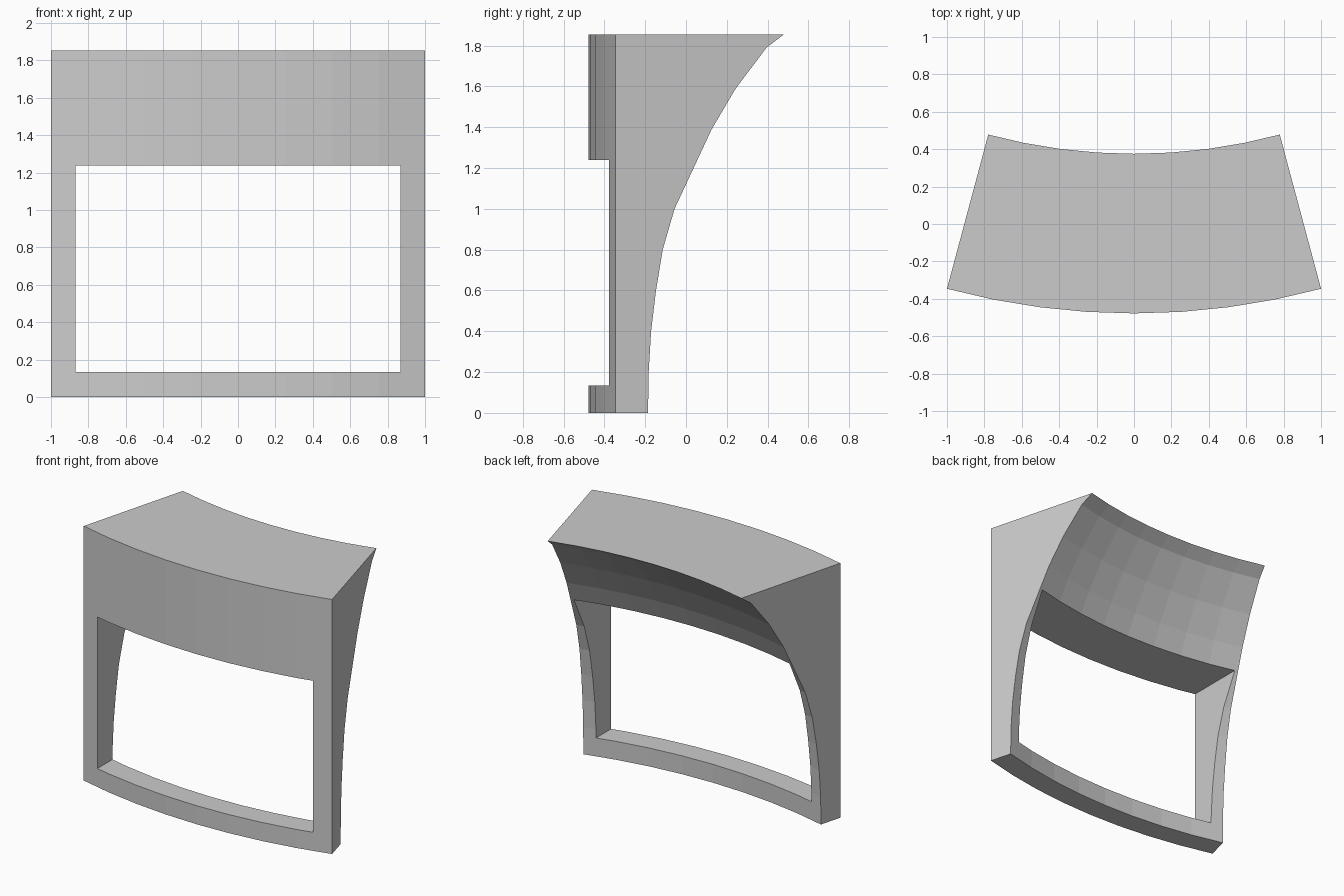
import bpy, bmesh
from math import sin, cos, radians

if "Cube" in bpy.data.objects:
    bpy.data.objects.remove(bpy.data.objects["Cube"])

HALF, SEGS = radians(15), 8
CY, R_FRONT = 3.386, 3.864      # arc centre and front radius

# Curved back profile at the end face: (y, z), bottom to top
back = [(-0.186, 0), (-0.183, 0.2), (-0.171, 0.4), (-0.147, 0.6), (-0.114, 0.8),
        (-0.056, 1.0), (0.035, 1.195), (0.126, 1.39), (0.244, 1.59),
        (0.395, 1.79), (0.478, 1.853)]
profile = [((CY - y) / cos(HALF), z) for y, z in back]
profile += [(R_FRONT, 1.853), (R_FRONT, 0)]

# Curved wall section: sweep the profile around the arc
bm = bmesh.new()
rings = []
for i in range(SEGS + 1):
    a = -HALF + 2 * HALF * i / SEGS
    rings.append([bm.verts.new((r * sin(a), CY - r * cos(a), z)) for r, z in profile])
n = len(profile)
for p, q in zip(rings, rings[1:]):
    for j in range(n):
        k = (j + 1) % n
        bm.faces.new((p[j], p[k], q[k], q[j]))
bm.faces.new(rings[0])
bm.faces.new(rings[-1])
bmesh.ops.recalc_face_normals(bm, faces=bm.faces)
mesh = bpy.data.meshes.new("window_wall")
bm.to_mesh(mesh)
bm.free()
wall = bpy.data.objects.new("window_wall", mesh)
bpy.context.collection.objects.link(wall)

# Window opening cut straight through from front to back
bpy.ops.mesh.primitive_cube_add(size=1, location=(0, 0, (0.135 + 1.238) / 2))
cutter = bpy.context.object
cutter.name = "window_cutter"
cutter.scale = (1.736, 3, 1.238 - 0.135)
cutter.hide_render = True
mod = wall.modifiers.new("window", 'BOOLEAN')
mod.operation, mod.solver, mod.object = 'DIFFERENCE', 'EXACT', cutter
bpy.context.view_layer.objects.active = wall
bpy.ops.object.modifier_apply(modifier=mod.name)
bpy.data.objects.remove(cutter)
